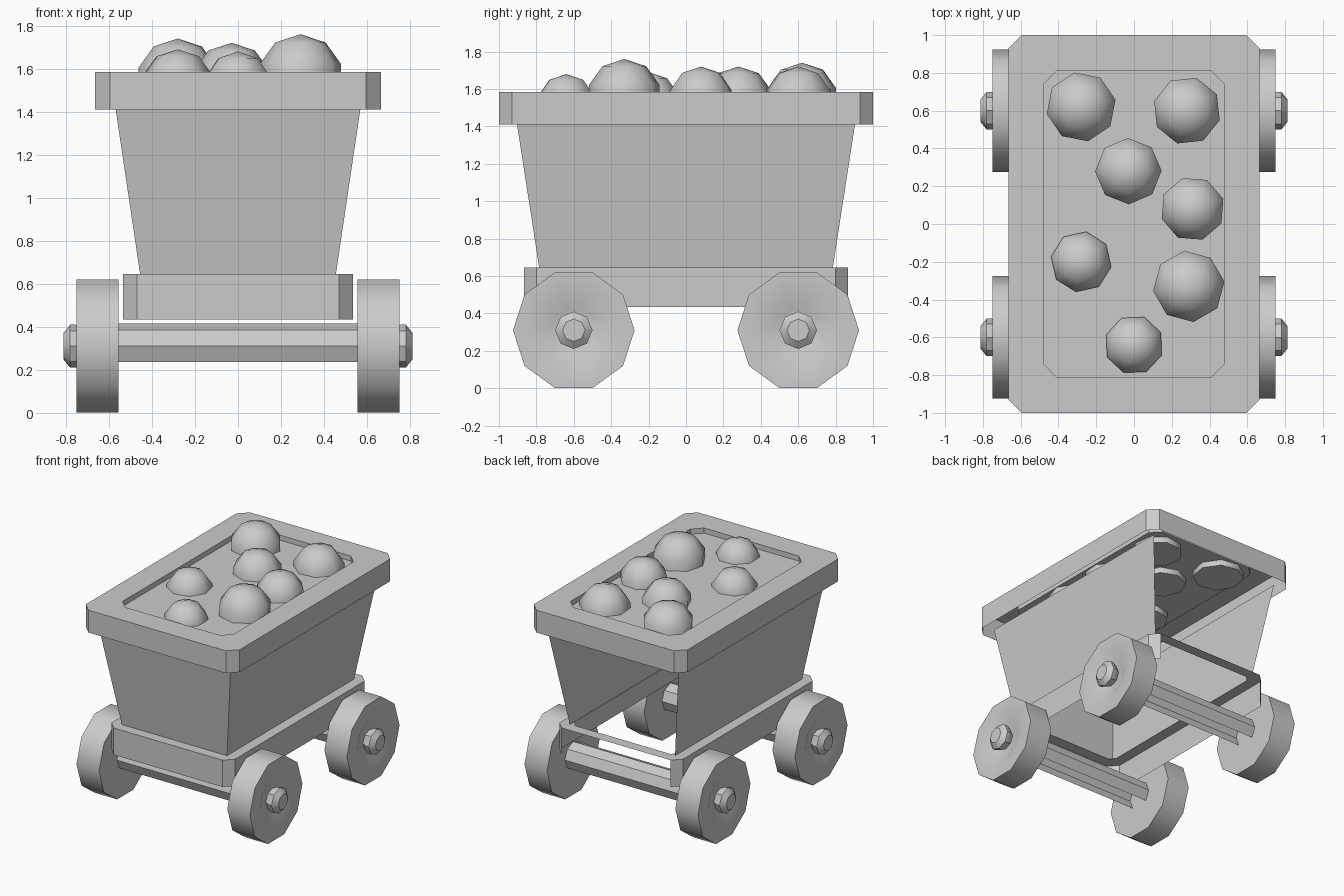
import bpy, bmesh, math
from mathutils import Matrix, Vector

cube = bpy.data.objects.get("Cube")
if cube:
    bpy.data.objects.remove(cube, do_unlink=True)

grey = bpy.data.materials.new("plain_grey")
grey.use_nodes = True
GREY = (0.6, 0.6, 0.6, 1)
grey.diffuse_color = GREY
grey.node_tree.nodes["Principled BSDF"].inputs["Base Color"].default_value = GREY


def finish(bm, name, smooth=None):
    mesh = bpy.data.meshes.new(name)
    bm.to_mesh(mesh)
    bm.free()
    mesh.materials.append(grey)
    ob = bpy.data.objects.new(name, mesh)
    bpy.context.collection.objects.link(ob)
    if smooth:
        bpy.ops.object.select_all(action='DESELECT')
        ob.select_set(True)
        bpy.context.view_layer.objects.active = ob
        bpy.ops.object.shade_smooth_by_angle(angle=math.radians(smooth))
    return ob


def outline(hx, hy, c, z):
    """Counter-clockwise rectangle; c cuts the corners."""
    pts = []
    for sx, sy in ((1, -1), (1, 1), (-1, 1), (-1, -1)):
        corner = [(sx * (hx - c), sy * hy, z), (sx * hx, sy * (hy - c), z)]
        if sx * sy > 0:
            corner.reverse()
        pts += corner if c else corner[:1]
    return pts


def bridge(bm, loops, skip=lambda c: False, cap=False):
    """Join closed loops with quads, leaving out faces that skip() picks."""
    rings = [[bm.verts.new(p) for p in loop] for loop in loops]
    for a, b in zip(rings, rings[1:]):
        n = len(a)
        for i in range(n):
            quad = (a[i], a[(i + 1) % n], b[(i + 1) % n], b[i])
            if not skip(sum((v.co for v in quad), Vector()) / 4):
                bm.faces.new(quad)
    if cap:
        bm.faces.new(rings[-1])


# Rim with a shallow sunken panel, open underneath
bm = bmesh.new()
bridge(bm, [outline(0.665, 1, 0.07, 1.41), outline(0.665, 1, 0.07, 1.585),
            outline(0.48, 0.81, 0.07, 1.585), outline(0.48, 0.81, 0.07, 1.545)], cap=True)
finish(bm, "rim")

# Tapered bin, open at the back
bm = bmesh.new()
bridge(bm, [outline(0.455, 0.785, 0, 0.645), outline(0.57, 0.905, 0, 1.42)],
       skip=lambda c: c.y > 0.7)
finish(bm, "bin")

# Base frame: skirt without its back wall, and a flange on top
bm = bmesh.new()
bridge(bm, [outline(0.535, 0.865, 0.065, 0.435), outline(0.535, 0.865, 0.065, 0.645),
            outline(0.45, 0.78, 0.04, 0.645)],
       skip=lambda c: c.y > 0.85)
finish(bm, "base_frame")


def ring(sides, r, x, y, z, turn=0):
    """Loop of points around the x axis."""
    angles = [math.tau * i / sides + turn for i in range(sides)]
    return [(x, y + r * math.cos(a), z + r * math.sin(a)) for a in angles]


def lathe(name, profile, sides, side, y, smooth):
    bm = bmesh.new()
    bridge(bm, [ring(sides, r, x * side, y, AXLE_Z) for r, x in profile], cap=True)
    bm.faces.new([v for v in list(bm.verts)[:sides]])
    bmesh.ops.recalc_face_normals(bm, faces=bm.faces)
    finish(bm, name, smooth)


AXLE_Z = 0.31
WHEEL = [(0.325, 0.555), (0.325, 0.75), (0.2, 0.75), (0.12, 0.715)]
BOLT = [(0.07, 0.7), (0.1, 0.755), (0.1, 0.78), (0.06, 0.812)]

for end, y in (("front", -0.6), ("back", 0.6)):
    # Axle: eight-sided bar left open underneath
    bm = bmesh.new()
    bridge(bm, [ring(8, 0.105, 0.56, y, AXLE_Z), ring(8, 0.105, -0.56, y, AXLE_Z)],
           skip=lambda c: c.z < AXLE_Z - 0.07)
    finish(bm, end + "_axle")
    for hand, side in (("left", 1), ("right", -1)):
        lathe(f"{end}_{hand}_wheel", WHEEL, 10, side, y, 40)
        lathe(f"{end}_{hand}_bolt", BOLT, 8, side, y, 30)

# Load of round lumps: x, y, radius, top height
LUMPS = [(-0.28, 0.62, 0.195, 1.74), (0.28, 0.6, 0.19, 1.72), (-0.03, 0.28, 0.185, 1.72),
         (0.31, 0.08, 0.18, 1.72), (-0.28, -0.2, 0.17, 1.69), (0.29, -0.33, 0.2, 1.76),
         (0, -0.64, 0.165, 1.68)]
for i, (x, y, r, top) in enumerate(LUMPS):
    bm = bmesh.new()
    place = Matrix.Translation((x, y, top - r)) @ Matrix.Rotation(0.2 + i * 0.3, 4, 'Z')
    bmesh.ops.create_uvsphere(bm, u_segments=8, v_segments=5, radius=r, matrix=place)
    cut = bmesh.ops.bisect_plane(bm, geom=bm.verts[:] + bm.edges[:] + bm.faces[:],
                                 plane_co=(0, 0, 1.5), plane_no=(0, 0, -1), clear_outer=True)
    bmesh.ops.holes_fill(bm, edges=[e for e in bm.edges if e.is_boundary])
    finish(bm, f"lump_{i + 1}", 60)
